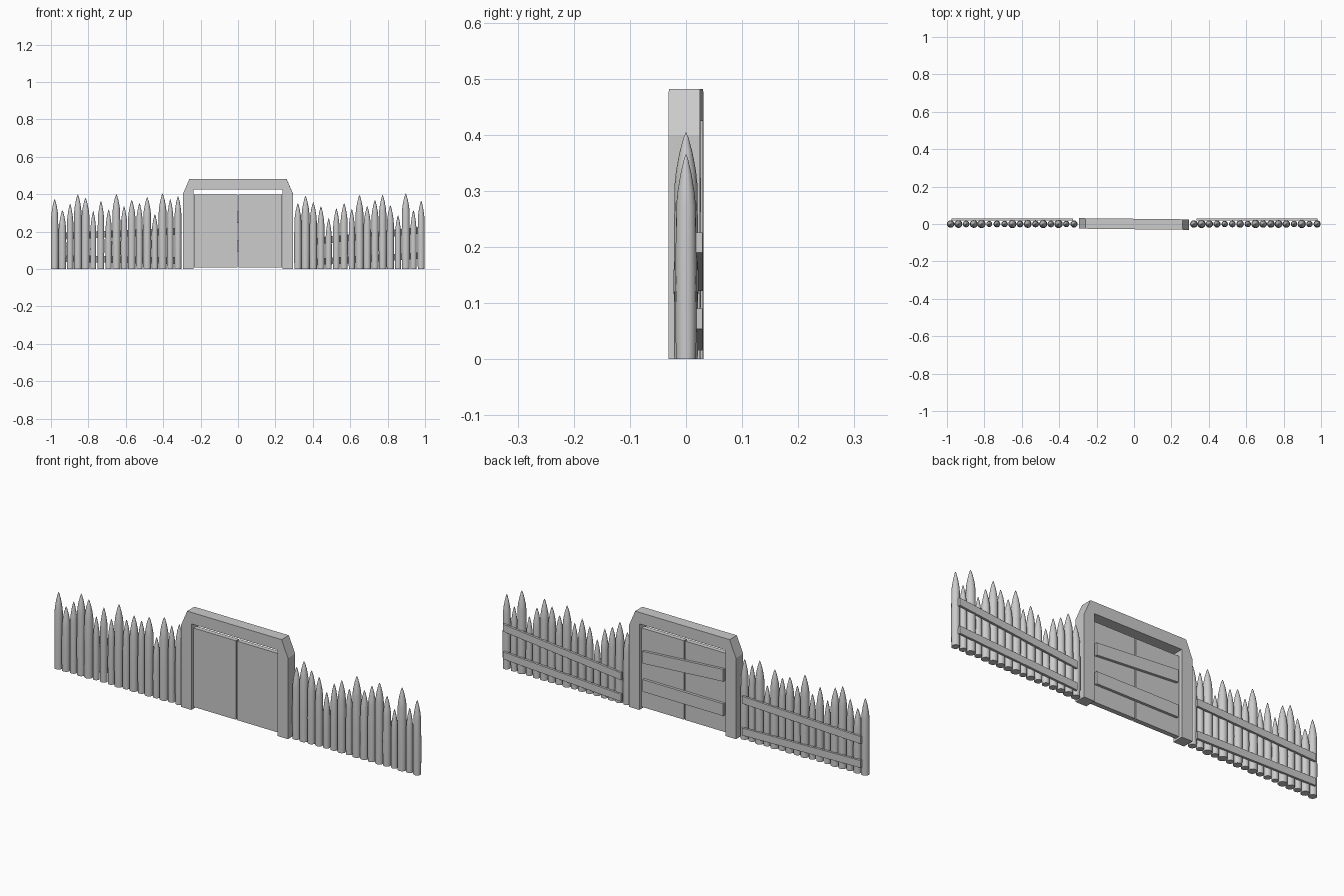
import bpy, bmesh, math
from mathutils import Matrix

if "Cube" in bpy.data.objects:
    bpy.data.objects.remove(bpy.data.objects["Cube"])

TURN = Matrix.Rotation(math.radians(-0.6), 4, 'Z')   # the gate sits very slightly askew


def finish(bm, name, smooth=False):
    bmesh.ops.recalc_face_normals(bm, faces=bm.faces)
    me = bpy.data.meshes.new(name)
    bm.to_mesh(me)
    bm.free()
    ob = bpy.data.objects.new(name, me)
    bpy.context.collection.objects.link(ob)
    if smooth:
        bpy.context.view_layer.objects.active = ob
        ob.select_set(True)
        bpy.ops.object.shade_smooth_by_angle(angle=math.radians(40))
        ob.select_set(False)
    return ob


def prism(name, outline, y0, y1):
    """Extrude an x-z outline from y0 to y1."""
    bm = bmesh.new()
    face = bm.faces.new([bm.verts.new((x, y0, z)) for x, z in outline])
    ext = bmesh.ops.extrude_face_region(bm, geom=[face])
    for v in ext['geom']:
        if isinstance(v, bmesh.types.BMVert):
            v.co.y = y1
    return finish(bm, name)


def plank(name, xa, za, xb, zb, height, y0, y1):
    """Slanted board between two centre points."""
    h = height / 2
    return prism(name, [(xa, za - h), (xb, zb - h), (xb, zb + h), (xa, za + h)], y0, y1)


def stake(name, x, height, r, sides=16):
    """Round log with a curved, sharpened tip."""
    profile = [(0.95, 0), (1, height * 0.35), (0.93, height - 0.095), (0.8, height - 0.068),
               (0.52, height - 0.036), (0.2, height - 0.01)]
    bm = bmesh.new()
    rings = [[bm.verts.new((x + r * k * math.cos(2 * math.pi * i / sides),
                            r * k * math.sin(2 * math.pi * i / sides), z))
              for i in range(sides)] for k, z in profile]
    tip = bm.verts.new((x, 0, height))
    bm.faces.new(rings[0])
    for i in range(sides):
        j = (i + 1) % sides
        for a, b in zip(rings, rings[1:]):
            bm.faces.new((a[i], a[j], b[j], b[i]))
        bm.faces.new((rings[-1][i], rings[-1][j], tip))
    return finish(bm, name, smooth=True)


# Palisade stakes: heights and radii in thousandths, from low x to high x
left_h = [375, 315, 350, 400, 382, 310, 365, 320, 402, 338, 370, 355, 385, 295, 405, 375, 392]
left_r = [20, 21, 18, 21, 22, 16, 18, 17, 22, 18, 21, 18, 22, 18, 22, 17, 19]
right_h = [353, 392, 358, 337, 273, 326, 353, 322, 396, 337, 370, 397, 342, 289, 405, 316, 366]
right_r = [20, 22, 20, 19, 17, 18, 20, 17, 22, 20, 20, 21, 20, 17, 22, 17, 19]
for side, x0, hs, rs in (("left", -0.98, left_h, left_r), ("right", 0.32, right_h, right_r)):
    for i, (h, r) in enumerate(zip(hs, rs)):
        stake(f"{side}_stake_{i + 1}", x0 + i * 0.0412, h / 1000, r / 1000)

# Slanted rails behind the stakes
plank("right_upper_rail", 0.335, 0.14, 0.98, 0.208, 0.036, 0.018, 0.029)
plank("right_lower_rail", 0.335, 0.034, 0.98, 0.072, 0.036, 0.018, 0.029)
plank("left_upper_rail", -0.975, 0.175, -0.325, 0.202, 0.036, 0.018, 0.029)
plank("left_lower_rail", -0.975, 0.057, -0.325, 0.045, 0.036, 0.018, 0.029)

# Gate frame: one piece with chamfered upper corners
half = [(0.237, 0.425), (0.237, 0), (0.295, 0), (0.295, 0.40), (0.26, 0.482)]
frame = prism("gate_frame", half + [(-x, z) for x, z in reversed(half)], -0.028, 0.028)

# Double doors
parts = [frame]
for s, side in ((-1, "left"), (1, "right")):
    parts.append(plank(f"{side}_door", s * 0.003, 0.204, s * 0.236, 0.204, 0.39, -0.012, 0.011))

# Cross boards on the back of the doors
parts.append(plank("upper_door_board", -0.222, 0.293, 0.222, 0.262, 0.06, 0.011, 0.024))
parts.append(plank("lower_door_board", -0.222, 0.123, 0.222, 0.123, 0.06, 0.011, 0.024))
for ob in parts:
    ob.matrix_world = TURN
